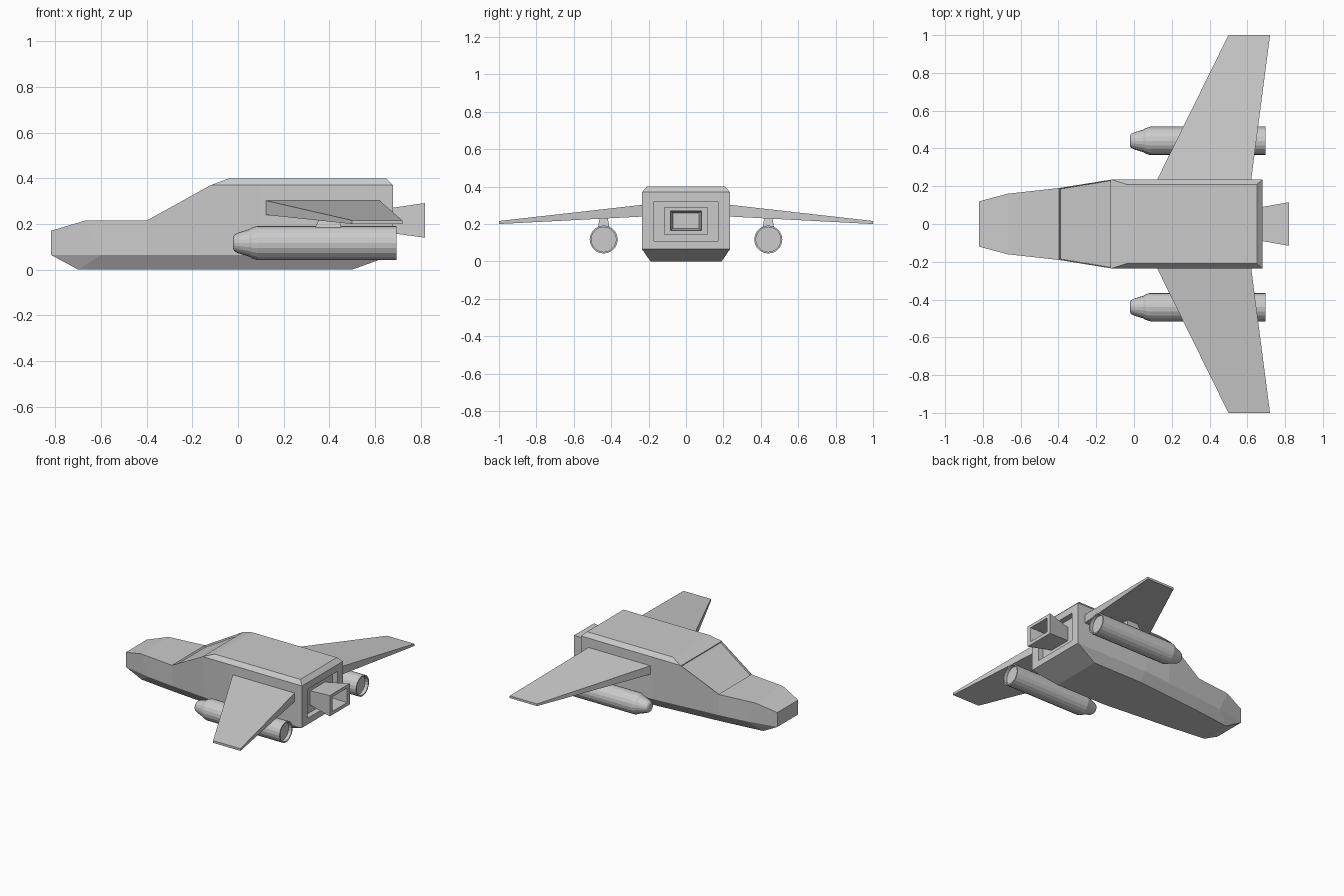
import bpy, bmesh, math
from mathutils import Vector

if "Cube" in bpy.data.objects:
    bpy.data.objects.remove(bpy.data.objects["Cube"])


def finish(name, bm, mirror=False):
    bmesh.ops.remove_doubles(bm, verts=bm.verts, dist=1e-5)
    bmesh.ops.recalc_face_normals(bm, faces=bm.faces)
    mesh = bpy.data.meshes.new(name)
    bm.to_mesh(mesh)
    bm.free()
    obj = bpy.data.objects.new(name, mesh)
    bpy.context.collection.objects.link(obj)
    if mirror:
        mod = obj.modifiers.new("mirror", 'MIRROR')
        mod.use_axis = (False, True, False)
    return obj


def loft(rings):
    """Bridge point rings in order and cap both ends; returns bmesh and faces per span."""
    bm = bmesh.new()
    loops = [[bm.verts.new(p) for p in ring] for ring in rings]
    n = len(loops[0])
    spans = [[bm.faces.new((a[i], a[(i + 1) % n], b[(i + 1) % n], b[i])) for i in range(n)]
             for a, b in zip(loops, loops[1:])]
    bm.faces.new(loops[0])
    bm.faces.new(loops[-1])
    return bm


def rect_x(x, w, z0, z1):
    return [(x, -w, z0), (x, w, z0), (x, w, z1), (x, -w, z1)]


# Hull: each station gives (x, half width, z) for bottom, chine, shoulder, roof
stations = [
    [(-.82, .12, .065), (-.82, .12, .065), (-.82, .12, .17), (-.82, .12, .17)],
    [(-.70, .11, 0), (-.60, .166, .065), (-.67, .16, .215), (-.67, .16, .215)],
    [(-.40, .145, 0), (-.40, .19, .065), (-.40, .19, .215), (-.40, .19, .215)],
    [(-.12, .17, 0), (-.12, .215, .065), (-.12, .235, .37), (-.12, .235, .37)],
    [(.10, .19, 0), (.10, .235, .065), (.10, .235, .37), (-.04, .21, .40)],
    [(.50, .19, 0), (.65, .235, .065), (.65, .235, .37), (.65, .21, .40)],
    [(.68, .235, .065), (.68, .235, .065), (.68, .235, .37), (.68, .235, .37)],
]
bm = loft([s + [(x, -w, z) for x, w, z in reversed(s)] for s in stations])
bmesh.ops.remove_doubles(bm, verts=bm.verts, dist=1e-5)
bmesh.ops.dissolve_degenerate(bm, edges=bm.edges, dist=1e-5)
bmesh.ops.recalc_face_normals(bm, faces=bm.faces)


def face_near(point):
    return min(bm.faces, key=lambda f: (f.calc_center_median() - Vector(point)).length)


# Sunken windscreen
glass = face_near((-.26, 0, .2925))
normal = glass.normal.copy()
bmesh.ops.inset_region(bm, faces=[glass], thickness=.006)
bmesh.ops.inset_region(bm, faces=[glass], thickness=.001)
for v in glass.verts:
    v.co -= normal * .012

# Rectangular recess in the rear bulkhead
rear = face_near((.68, 0, .2175))
for x in (.68, .64):
    bmesh.ops.inset_region(bm, faces=[rear], thickness=.001)
    for v in rear.verts:
        v.co = (x, math.copysign(.172, v.co.y), .32 if v.co.z > .2175 else .11)
finish("hull", bm)

# Flared hollow nozzle
finish("rear_nozzle", loft([
    rect_x(.635, .083, .165, .265), rect_x(.82, .115, .14, .292),
    rect_x(.82, .083, .165, .27), rect_x(.70, .07, .175, .26)]))

# Wings
finish("wings", loft([
    [(.12, .23, .24), (.62, .23, .24), (.62, .23, .303), (.12, .23, .303)],
    [(.50, 1, .20), (.72, 1, .20), (.72, 1, .216), (.50, 1, .216)]]), mirror=True)

# Underwing engine pods, lathed along x
profile = [(-.022, .025), (-.016, .036), (0, .045), (.05, .06), (.06, .067),
           (.085, .075), (.695, .075), (.695, .066), (.67, .066)]
SIDES = 20
finish("engine_pods", loft([
    [(x, .44 + r * math.cos(math.tau * i / SIDES), .117 + r * math.sin(math.tau * i / SIDES))
     for i in range(SIDES)] for x, r in profile]), mirror=True)

# Pylons between pods and wings
finish("pylons", loft([
    [(cx - hx, .44 - hy, z), (cx + hx, .44 - hy, z), (cx + hx, .44 + hy, z), (cx - hx, .44 + hy, z)]
    for cx, hx, hy, z in ((.395, .06, .032, .175), (.40, .038, .02, .24))]), mirror=True)
